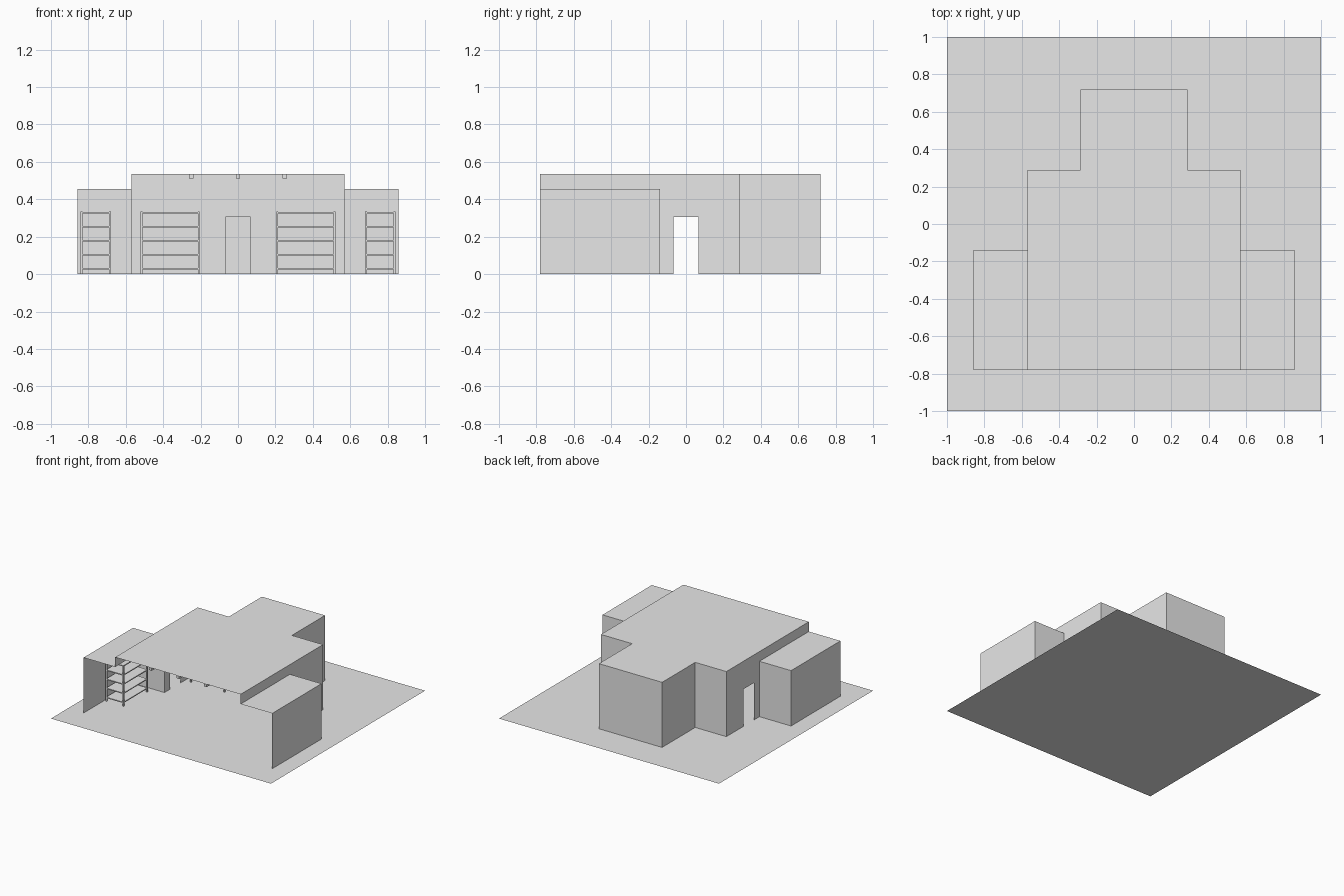
import bpy
import bmesh
from mathutils import Vector

cube = bpy.data.objects.get("Cube")
if cube:
    bpy.data.objects.remove(cube, do_unlink=True)

grey = bpy.data.materials.new("plain_grey")
grey.use_nodes = True
colour = (0.8, 0.8, 0.8, 1)
grey.diffuse_color = colour
grey.node_tree.nodes["Principled BSDF"].inputs["Base Color"].default_value = colour

# Main dimensions
FRONT, HALL_BACK, ROOM_BACK, WING_BACK = -0.78, 0.29, 0.72, -0.14
HALL_X, ROOM_X, WING_X = 0.57, 0.287, 0.857
HALL_Z, WING_Z = 0.535, 0.455
DOOR_HALF, DOOR_Z = 0.068, 0.305
CENTRE = Vector((0, -0.2, 0.2))


def finish(name, bm):
    mesh = bpy.data.meshes.new(name)
    bm.to_mesh(mesh)
    bm.free()
    mesh.materials.append(grey)
    obj = bpy.data.objects.new(name, mesh)
    bpy.context.collection.objects.link(obj)
    return obj


def panel(name, points):
    """Single thin sheet, facing away from the building's centre."""
    bm = bmesh.new()
    face = bm.faces.new([bm.verts.new(p) for p in points])
    bm.normal_update()
    if face.normal.dot(face.calc_center_median() - CENTRE) < 0:
        face.normal_flip()
    return finish(name, bm)


def roof(name, x0, x1, y0, y1, z):
    return panel(name, [(x0, y0, z), (x1, y0, z), (x1, y1, z), (x0, y1, z)])


def wall(name, a, b, top, bottom=0, door=None):
    """Upright sheet from a to b; door is the distance along it of the opening's centre."""
    a, b = Vector((*a, 0)), Vector((*b, 0))
    along = (b - a).normalized()
    outline = [(0, bottom)]
    if door is not None:
        d0, d1 = door - DOOR_HALF, door + DOOR_HALF
        outline += [(d0, 0), (d0, DOOR_Z), (d1, DOOR_Z), (d1, 0)]
    length = (b - a).length
    outline += [(length, bottom), (length, top), (0, top)]
    return panel(name, [a + along * u + Vector((0, 0, z)) for u, z in outline])


def add_box(bm, x0, x1, y0, y1, z0, z1):
    made = bmesh.ops.create_cube(bm, size=1)["verts"]
    bmesh.ops.scale(bm, vec=(x1 - x0, y1 - y0, z1 - z0), verts=made)
    bmesh.ops.translate(bm, vec=((x0 + x1) / 2, (y0 + y1) / 2, (z0 + z1) / 2), verts=made)


def shelf_rack(name, x0, x1, y0, y1):
    """Four corner posts carrying five boards."""
    bm = bmesh.new()
    t, top = 0.01, 0.335
    for x in (x0, x1 - t):
        for y in (y0, y1 - t):
            add_box(bm, x, x + t, y, y + t, 0, top)
    for i in range(5):
        z = 0.025 + i * 0.075
        add_box(bm, x0 + t / 4, x1 - t / 4, y0 + t / 4, y1 - t / 4, z, z + 0.008)
    return finish(name, bm)


# Ground and roofs
roof("ground", -1, 1, -1, 1, 0).data.flip_normals()
roof("hall_roof", -HALL_X, HALL_X, FRONT, HALL_BACK, HALL_Z)
roof("back_room_roof", -ROOM_X, ROOM_X, HALL_BACK, ROOM_BACK, HALL_Z)

# Walls across the building
wall("hall_back_wall", (-HALL_X, HALL_BACK), (HALL_X, HALL_BACK), HALL_Z, door=HALL_X)
wall("back_room_end_wall", (-ROOM_X, ROOM_BACK), (ROOM_X, ROOM_BACK), HALL_Z)

# Parts repeated on both sides
for side, s in (("left", 1), ("right", -1)):
    wall(side + "_hall_side_wall", (s * HALL_X, WING_BACK), (s * HALL_X, HALL_BACK),
         HALL_Z, door=-WING_BACK)
    wall(side + "_hall_upper_wall", (s * HALL_X, FRONT), (s * HALL_X, WING_BACK),
         HALL_Z, bottom=WING_Z)
    wall(side + "_back_room_wall", (s * ROOM_X, HALL_BACK), (s * ROOM_X, ROOM_BACK), HALL_Z)
    wall(side + "_wing_outer_wall", (s * WING_X, FRONT), (s * WING_X, WING_BACK), WING_Z)
    wall(side + "_wing_back_wall", (s * HALL_X, WING_BACK), (s * WING_X, WING_BACK), WING_Z)
    xs = sorted((s * HALL_X, s * WING_X))
    roof(side + "_wing_roof", *xs, FRONT, WING_BACK, WING_Z)
    shelf_rack(side + "_wing_shelves", *sorted((s * 0.68, s * 0.842)), -0.515, -0.2)
    shelf_rack(side + "_hall_shelves", *sorted((s * 0.205, s * 0.52)), 0.12, 0.28)

# Ceiling beams
for i, x in enumerate((-0.25, 0, 0.25)):
    bm = bmesh.new()
    add_box(bm, x - 0.012, x + 0.012, FRONT, HALL_BACK, 0.512, HALL_Z - 0.001)
    finish("ceiling_beam_" + str(i + 1), bm)
